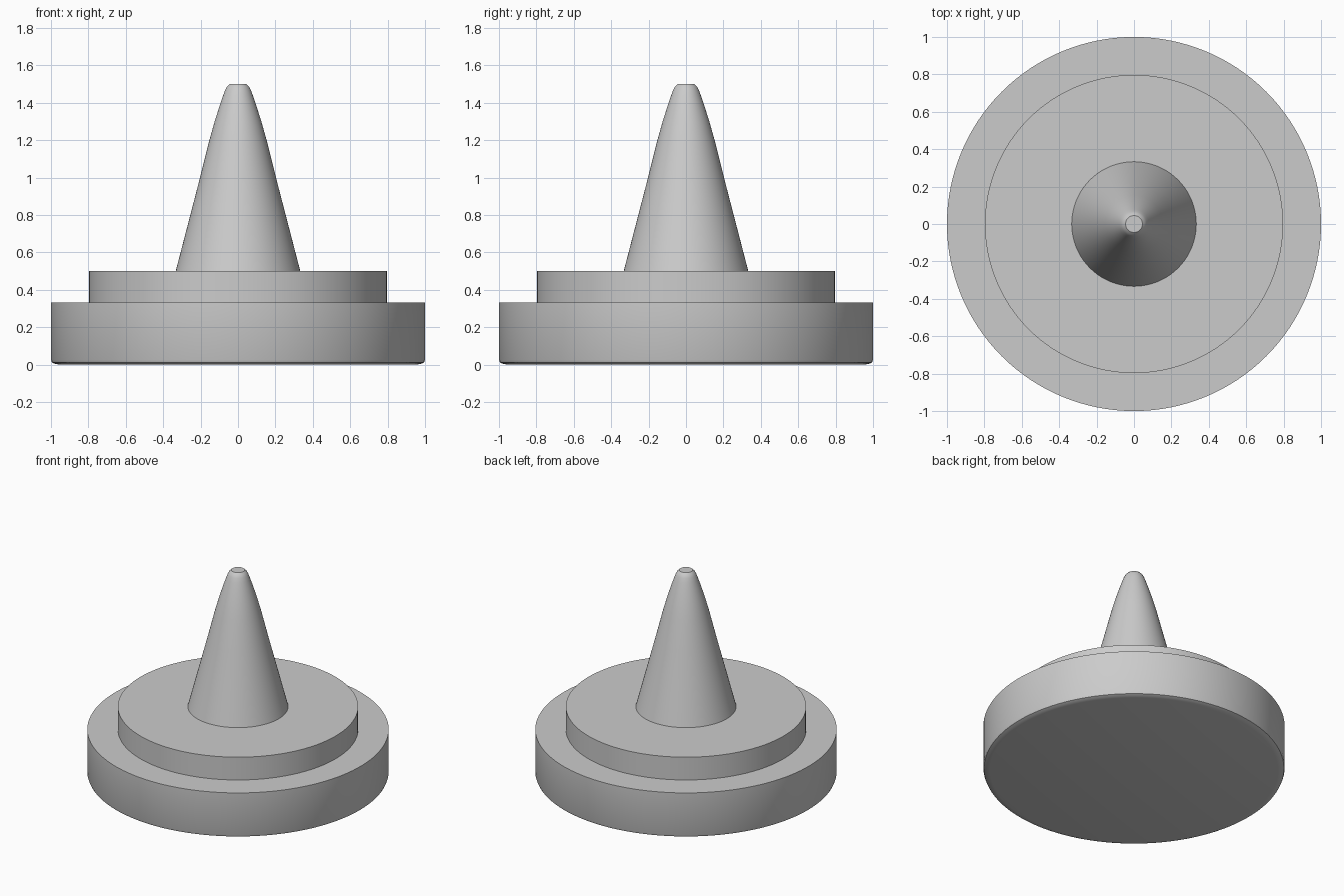
import bpy, bmesh
from math import radians, sin, cos, tau

if "Cube" in bpy.data.objects:
    bpy.data.objects.remove(bpy.data.objects["Cube"])

SIDES = 128


def lathe(name, profile, angle=30):
    """Spin an (r, z) profile around z and cap both ends."""
    bm = bmesh.new()
    rings = [[bm.verts.new((r * cos(tau * i / SIDES), r * sin(tau * i / SIDES), z))
              for i in range(SIDES)] for r, z in profile]
    for low, high in zip(rings, rings[1:]):
        for i in range(SIDES):
            j = (i + 1) % SIDES
            bm.faces.new((low[i], low[j], high[j], high[i]))
    bm.faces.new(rings[0][::-1])
    bm.faces.new(rings[-1])
    mesh = bpy.data.meshes.new(name)
    bm.to_mesh(mesh)
    bm.free()
    obj = bpy.data.objects.new(name, mesh)
    bpy.context.collection.objects.link(obj)
    bpy.ops.object.select_all(action='DESELECT')
    obj.select_set(True)
    bpy.context.view_layer.objects.active = obj
    bpy.ops.object.shade_smooth_by_angle(angle=radians(angle))
    return obj


# Wide lower disc with a softened bottom edge
lathe("base_disc", [(0.955, 0), (0.98, 0.005), (0.995, 0.012), (1, 0.025), (1, 0.333)])

# Narrower step on top
lathe("step_disc", [(0.797, 0.333), (0.797, 0.5)])

# Tapered spike curving in to a small blunt tip
lathe("spike", [(0.333, 0.5), (0.268, 0.75), (0.203, 1.0), (0.153, 1.2), (0.125, 1.3),
                (0.093, 1.4), (0.079, 1.44), (0.068, 1.47), (0.058, 1.488), (0.045, 1.5)])
